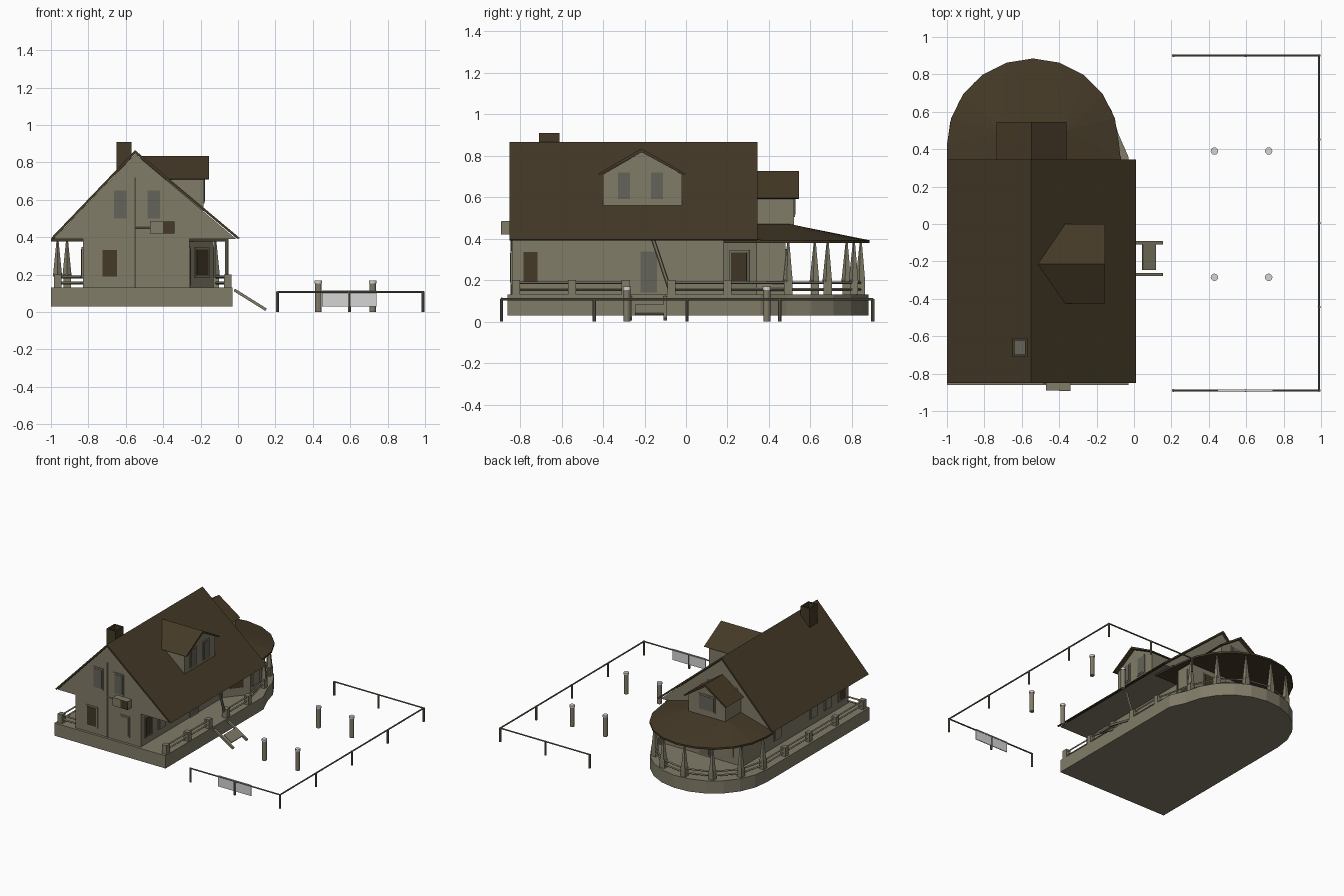
import bpy, bmesh, math
from mathutils import Vector, Matrix

if "Cube" in bpy.data.objects:
    bpy.data.objects.remove(bpy.data.objects["Cube"])

def material(name, rgb):
    m = bpy.data.materials.new(name)
    m.diffuse_color = (*rgb, 1)
    m.use_nodes = True
    m.node_tree.nodes["Principled BSDF"].inputs["Base Color"].default_value = m.diffuse_color
    return m

WALL = material("weathered cream", (0.22, 0.20, 0.138))
ROOF = material("dark brown", (0.058, 0.041, 0.020))
GLASS = material("dusty glass", (0.13, 0.125, 0.10))
PALE = material("pale grey", (0.66, 0.66, 0.66))
METAL = material("fence olive", (0.15, 0.14, 0.10))

def finish(name, bm, mat):
    bmesh.ops.recalc_face_normals(bm, faces=bm.faces)
    me = bpy.data.meshes.new(name)
    bm.to_mesh(me)
    bm.free()
    me.materials.append(mat)
    ob = bpy.data.objects.new(name, me)
    bpy.context.collection.objects.link(ob)
    return ob

def prism(name, pts, axis, a, b, mat):
    """Extrude a 2D outline along an axis from a to b."""
    place = {'x': lambda p, t: (t, p[0], p[1]),
             'y': lambda p, t: (p[0], t, p[1]),
             'z': lambda p, t: (p[0], p[1], t)}[axis]
    bm = bmesh.new()
    lo = [bm.verts.new(place(p, a)) for p in pts]
    hi = [bm.verts.new(place(p, b)) for p in pts]
    n = len(pts)
    bm.faces.new(lo)
    bm.faces.new(hi)
    for i in range(n):
        j = (i + 1) % n
        bm.faces.new((lo[i], lo[j], hi[j], hi[i]))
    return finish(name, bm, mat)

def box(name, c, size, mat, rot=None):
    bm = bmesh.new()
    bmesh.ops.create_cube(bm, size=1)
    m = Matrix.Translation(c) @ (rot or Matrix()) @ Matrix.Diagonal((*size, 1))
    bmesh.ops.transform(bm, matrix=m, verts=bm.verts)
    return finish(name, bm, mat)

def bar(name, p, q, r1, mat, r2=None, sides=6):
    p, q = Vector(p), Vector(q)
    d = q - p
    bm = bmesh.new()
    bmesh.ops.create_cone(bm, cap_ends=True, segments=sides, radius1=r1,
                          radius2=r1 if r2 is None else r2, depth=d.length)
    m = Matrix.Translation((p + q) / 2) @ d.to_track_quat('Z', 'Y').to_matrix().to_4x4()
    bmesh.ops.transform(bm, matrix=m, verts=bm.verts)
    return finish(name, bm, mat)

def window(name, c, angle, w, h, mat):
    """Frame and pane; angle 0 faces the front, 90 the right."""
    rot = Matrix.Rotation(math.radians(angle), 4, 'Z')
    box(name + "_frame", c, (w, 0.012, h), WALL, rot)
    box(name + "_pane", c, (w - 0.022, 0.018, h - 0.022), mat, rot)

def chevron(l, m, r, t=0.014):
    """Thin roof profile from left eave, ridge and right eave."""
    return [l, m, r, (r[0] - t, r[1] - 0.004), (m[0], m[1] - t * 1.3), (l[0] + t, l[1] - 0.004)]

def arc(cx, cy, r, a0, a1, n):
    return [(cx + r * math.cos(math.radians(a0 + (a1 - a0) * i / n)),
             cy + r * math.sin(math.radians(a0 + (a1 - a0) * i / n))) for i in range(n + 1)]

# Deck with rounded back
back = arc(-0.54, 0.42, 0.46, 8, 180, 11)
prism("deck", [(-1, -0.86), (-0.03, -0.86), (-0.03, 0.36)] + back, 'z', 0.03, 0.13, WALL)

# Ground floor with angled bay on the right
prism("ground_floor", [(-0.83, -0.84), (-0.26, -0.84), (-0.26, 0.18), (-0.13, 0.34),
                       (-0.13, 0.48), (-0.83, 0.48)], 'z', 0.12, 0.40, WALL)

# Upper floor and main roof
prism("upper_floor", [(-0.985, 0.39), (-0.01, 0.39), (-0.55, 0.845)], 'y', -0.84, 0.33, WALL)
prism("main_roof", chevron((-1.0, 0.395), (-0.55, 0.865), (0.01, 0.395)), 'y', -0.85, 0.345, ROOF)

# Right dormer
prism("right_dormer", [(-0.40, 0.54), (-0.02, 0.54), (-0.02, 0.71), (-0.21, 0.82), (-0.40, 0.71)],
      'x', -0.5, -0.185, WALL)
prism("right_dormer_roof", chevron((-0.425, 0.712), (-0.215, 0.835), (0.0, 0.712)),
      'x', -0.52, -0.155, ROOF)
for y in (-0.30, -0.14):
    window("dormer_window", (-0.185, y, 0.655), 90, 0.08, 0.15, GLASS)

# Back dormer
prism("back_dormer", [(-0.71, 0.42), (-0.385, 0.42), (-0.385, 0.60), (-0.548, 0.71), (-0.71, 0.60)],
      'y', 0.3, 0.52, WALL)
prism("back_dormer_roof", chevron((-0.735, 0.595), (-0.548, 0.725), (-0.36, 0.595)),
      'y', 0.32, 0.545, ROOF)
window("back_dormer_window", (-0.548, 0.52, 0.57), 180, 0.15, 0.13, GLASS)

# Rounded porch roof: a fan sloping down from the back gable
rim = [(-0.07, 0.335)] + arc(-0.54, 0.425, 0.46, 0, 180, 10) + [(-1.0, 0.335)]
bm = bmesh.new()
top = [bm.verts.new((x, y, 0.392)) for x, y in rim]
low = [bm.verts.new((x, y, 0.378)) for x, y in rim]
peak = [bm.verts.new((x, y, 0.47)) for x, y in ((-0.36, 0.335), (-0.36, 0.5), (-0.72, 0.5), (-0.72, 0.335))]
half = len(rim) // 2
for i in range(len(rim) - 1):
    bm.faces.new((low[i], low[i + 1], top[i + 1], top[i]))
    bm.faces.new((top[i], top[i + 1], peak[1] if i < half else peak[2]))
bm.faces.new((top[half], peak[2], peak[1]))
bm.faces.new(peak)
bm.faces.new((top[0], peak[1], peak[0]))
bm.faces.new((top[-1], peak[3], peak[2]))
bm.faces.new(low)
bm.faces.new((low[0], top[0], peak[0], peak[3], top[-1], low[-1]))
finish("porch_roof", bm, ROOF)
# Porch roof corner over the bay
prism("bay_eave", [(-0.28, 0.18), (-0.05, 0.18), (-0.07, 0.36), (-0.28, 0.36)], 'z', 0.378, 0.395, ROOF)

# Chimney, hollow at the top
for s in (-1, 1):
    box("chimney_side", (-0.61 + s * 0.034, -0.66, 0.83), (0.012, 0.10, 0.16), ROOF)
    box("chimney_end", (-0.61, -0.66 + s * 0.044, 0.83), (0.08, 0.012, 0.16), ROOF)
box("chimney_core", (-0.61, -0.66, 0.82), (0.06, 0.08, 0.10), GLASS)

# Front windows
for x in (-0.63, -0.45):
    window("upper_front_window", (x, -0.84, 0.575), 0, 0.09, 0.17, GLASS)
    window("upper_back_window", (x - 0.01, 0.33, 0.6), 180, 0.0801, 0.1, GLASS)
window("front_window_dark", (-0.685, -0.84, 0.26), 0, 0.10, 0.165, ROOF)
window("front_window_light", (-0.395, -0.84, 0.26), 0, 0.085, 0.165, WALL)

# Side windows and doors
for y, mat in ((-0.75, ROOF), (-0.58, WALL), (-0.4, WALL), (0.05, WALL)):
    window("right_window", (-0.26, y, 0.265), 90, 0.09, 0.165, mat)
    window("left_window", (-0.83, y, 0.265), -90, 0.09, 0.165, mat)
window("right_door", (-0.26, -0.18, 0.24), 90, 0.10, 0.22, GLASS)
window("bay_window_dark", (-0.195, 0.26, 0.265), 51, 0.12, 0.16, ROOF)
window("bay_window_light", (-0.13, 0.405, 0.265), 90, 0.085, 0.16, WALL)
for x, mat in ((-0.7, WALL), (-0.3, ROOF)):
    window("back_window", (x, 0.48, 0.265), 180, 0.10, 0.165, mat)
window("back_door", (-0.5, 0.48, 0.24), 180, 0.10, 0.22, GLASS)

# Vent box and pipe on the front wall
box("vent_box", (-0.405, -0.865, 0.452), (0.13, 0.05, 0.065), WALL)
box("vent_cover", (-0.37, -0.889, 0.452), (0.06, 0.006, 0.062), ROOF)
bar("pipe", (-0.55, -0.843, 0.12), (-0.55, -0.843, 0.72), 0.004, WALL)
bar("pipe_elbow", (-0.55, -0.843, 0.45), (-0.46, -0.85, 0.45), 0.004, WALL)

# Porch railing with newels; tall tapered posts carry the porch roof
def newel(x, y, tall):
    box("newel", (x, y, 0.16), (0.04, 0.04, 0.08), WALL)
    if tall:
        bar("porch_post", (x, y, 0.19), (x, y, 0.39), 0.026, WALL, 0.005, 5)

def railing(path):
    for p, q in zip(path, path[1:]):
        for z in (0.155, 0.187):
            bar("rail", (*p, z), (*q, z), 0.007, WALL, sides=4)

curve = arc(-0.54, 0.42, 0.425, 10, 180, 6)
right_near = [(-0.055, -0.82), (-0.055, -0.55), (-0.055, -0.29)]
right_far = [(-0.055, -0.07), (-0.055, 0.2)]
left = [(-0.965, 0.15), (-0.965, -0.15), (-0.965, -0.48), (-0.965, -0.82)]
railing(right_near)
railing(right_far + curve + left)
railing([left[-1], (-0.84, -0.82)])
for p in curve:
    newel(*p, True)
for p in right_near + right_far + left:
    newel(*p, False)
bar("leaning_post", (-0.06, -0.07, 0.13), (-0.06, -0.16, 0.40), 0.01, WALL)

# Stairs: two stringers and a slanted tread
slope = Matrix.Rotation(math.radians(32), 4, 'Y')
for y in (-0.27, -0.10):
    box("stair_stringer", (0.065, y, 0.065), (0.20, 0.018, 0.015), WALL, slope)
box("stair_tread", (0.08, -0.175, 0.057), (0.08, 0.14, 0.012), WALL, slope)

# Yard fence
for x, y in [(0.21, -0.89), (0.595, -0.89), (0.21, 0.9), (0.595, 0.9)] + \
            [(0.99, -0.89 + i * 0.4475) for i in range(5)]:
    bar("fence_post", (x, y, 0), (x, y, 0.11), 0.008, METAL, sides=8)
fence = [(0.21, -0.89, 0.107), (0.99, -0.89, 0.107), (0.99, 0.9, 0.107), (0.21, 0.9, 0.107)]
for p, q in zip(fence, fence[1:]):
    bar("fence_rail", p, q, 0.006, METAL)
box("blank_sign", (0.595, -0.889, 0.073), (0.29, 0.006, 0.085), PALE)

# Four bollards with pale caps
for x in (0.43, 0.72):
    for y in (-0.285, 0.39):
        bar("bollard", (x, y, 0), (x, y, 0.155), 0.017, WALL, sides=12)
        bar("bollard_cap", (x, y, 0.153), (x, y, 0.168), 0.02, PALE, sides=12)
